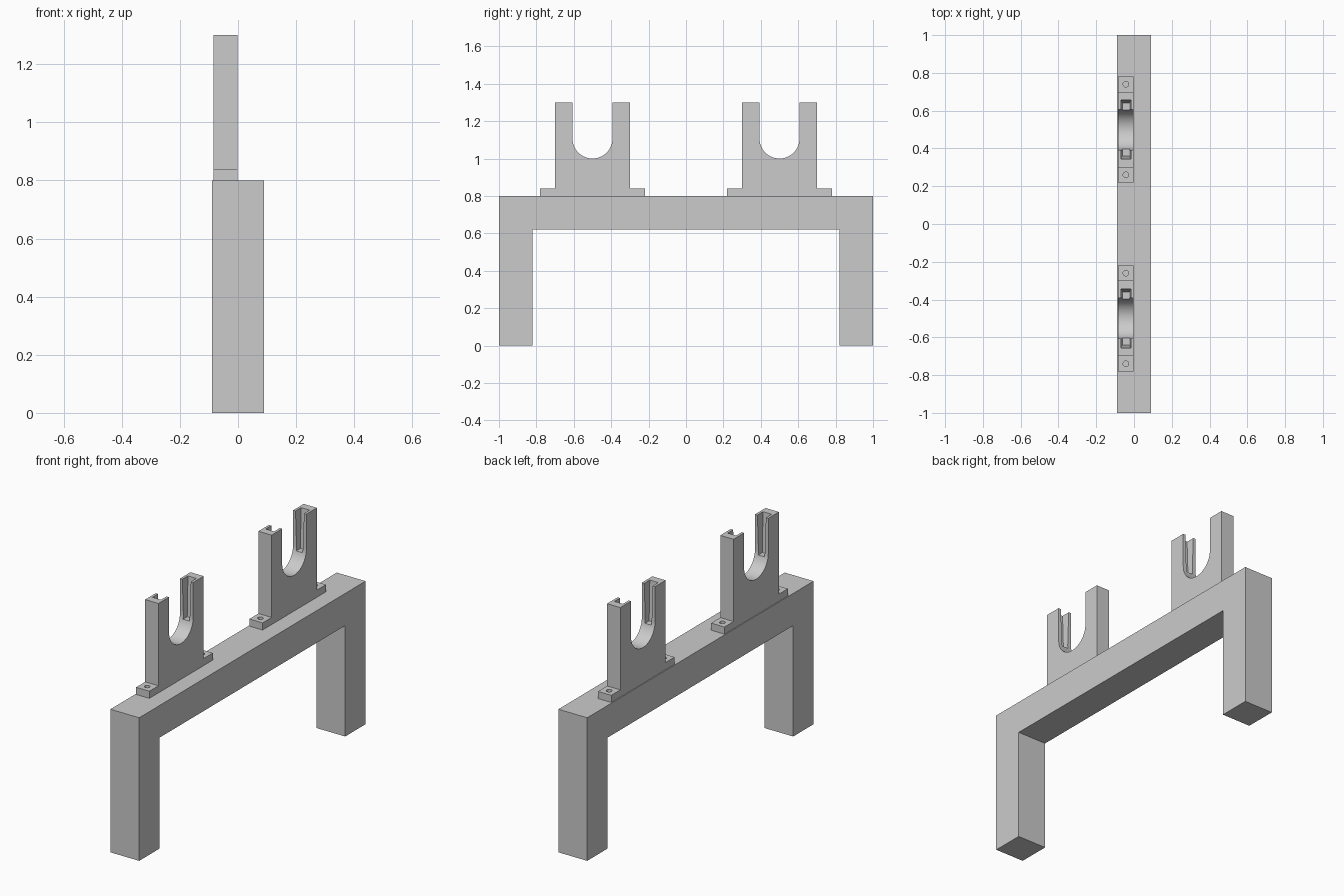
import bpy, bmesh, math
from mathutils import Matrix, Vector

cube = bpy.data.objects.get("Cube")
if cube:
    bpy.data.objects.remove(cube, do_unlink=True)

grey = bpy.data.materials.new("plain grey")
grey.use_nodes = True
grey.diffuse_color = (0.6, 0.6, 0.6, 1)
grey.node_tree.nodes["Principled BSDF"].inputs["Base Color"].default_value = grey.diffuse_color


def make_object(name, bm):
    bmesh.ops.recalc_face_normals(bm, faces=bm.faces)
    mesh = bpy.data.meshes.new(name)
    bm.to_mesh(mesh)
    bm.free()
    mesh.materials.append(grey)
    obj = bpy.data.objects.new(name, mesh)
    bpy.context.collection.objects.link(obj)
    return obj


def extrude_profile(name, points, x0, x1):
    """Side outline in (y, z), extruded along x."""
    bm = bmesh.new()
    face = bm.faces.new([bm.verts.new((x0, y, z)) for y, z in points])
    new = bmesh.ops.extrude_face_region(bm, geom=[face])["geom"]
    bmesh.ops.translate(bm, vec=(x1 - x0, 0, 0),
                        verts=[v for v in new if isinstance(v, bmesh.types.BMVert)])
    return make_object(name, bm)


def mirrored(half):
    """Close a half outline by reflecting it across y = 0."""
    return half + [(-y, z) for y, z in reversed(half) if abs(y) > 1e-6]


# Portal frame: two legs and a beam in one outline
BEAM_TOP = 0.80
extrude_profile("frame", mirrored([(0.82, 0.62), (0.82, 0), (1, 0), (1, BEAM_TOP)]),
                -0.089, 0.089)

# Holder: foot flanges, body and two posts around a round-bottomed slot
X0, X1 = -0.084, -0.002
XC = (X0 + X1) / 2
R, TOP, FOOT = 0.107, 1.30, 0.84
SEGMENTS = 16
arc = [(R * math.sin(a), 1.0 + R - R * math.cos(a))
       for a in (i * math.pi / 2 / SEGMENTS for i in range(SEGMENTS + 1))]
half = arc + [(R, TOP), (0.2, TOP), (0.2, FOOT), (0.28, FOOT), (0.28, BEAM_TOP)]
holder = extrude_profile("left_holder", mirrored(half), X0, X1)

# Cutters: tapered grooves inside the posts and screw holes in the flanges
bm = bmesh.new()
GROOVE_BOTTOM, GROOVE_TOP = 1.08, TOP + 0.02
for side in (-1, 1):
    groove = bmesh.ops.create_cube(bm, size=1)["verts"]
    for v in groove:
        upper, outer = v.co.z > 0, v.co.y > 0
        depth = 0.158 if upper else 0.140
        width = 0.027 if upper else 0.019
        v.co = Vector((XC + math.copysign(width, v.co.x),
                       side * (depth if outer else 0.08),
                       GROOVE_TOP if upper else GROOVE_BOTTOM))
    bmesh.ops.create_cone(bm, cap_ends=True, segments=24, radius1=0.015, radius2=0.015,
                          depth=0.12,
                          matrix=Matrix.Translation((XC, side * 0.24, BEAM_TOP + 0.02)))
cutter = make_object("holder_cutter", bm)
cutter.hide_render = True

cut = holder.modifiers.new("grooves and holes", "BOOLEAN")
cut.operation = "DIFFERENCE"
cut.solver = "EXACT"
cut.object = cutter

bpy.ops.object.select_all(action="DESELECT")
bpy.context.view_layer.objects.active = holder
holder.select_set(True)
bpy.ops.object.modifier_apply(modifier=cut.name)
bpy.data.objects.remove(cutter, do_unlink=True)
bpy.ops.object.shade_smooth_by_angle(angle=math.radians(30))

# Place the pair of identical holders along the beam
holder.name = "rear_holder"
holder.location.y = 0.5
front = holder.copy()
front.name = "front_holder"
front.location.y = -0.5
bpy.context.collection.objects.link(front)
